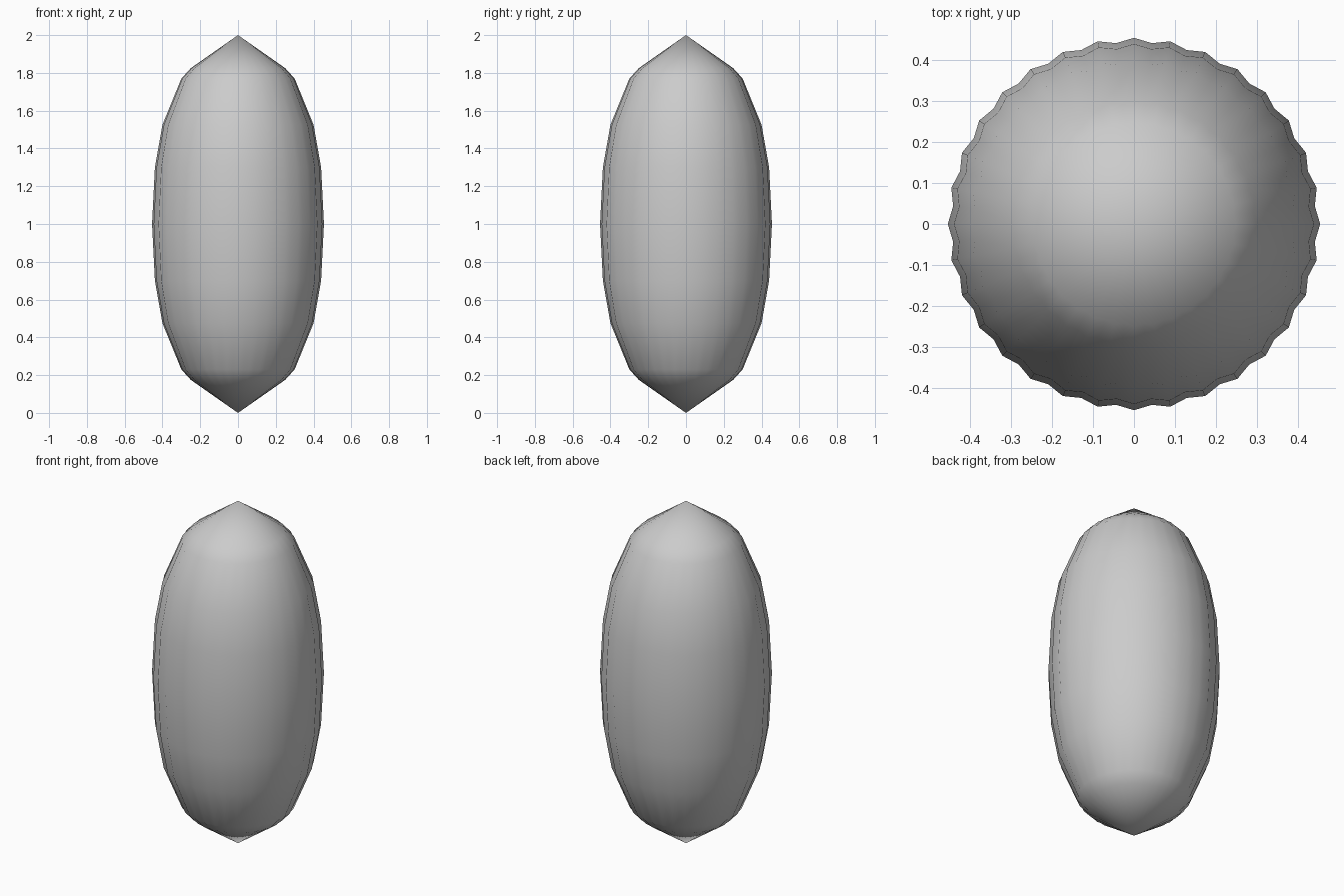
import bpy, bmesh, math

if "Cube" in bpy.data.objects:
    bpy.data.objects.remove(bpy.data.objects["Cube"])

# half profile: (radius, height above the middle), mirrored below
half = [(0.455, 0.0), (0.44, 0.3), (0.40, 0.525), (0.30, 0.77), (0.25, 0.825)]
rings = [(r, 1 - h) for r, h in reversed(half)] + [(r, 1 + h) for r, h in half[1:]]

RIDGES = 32
SEGS = RIDGES * 2
GROOVE = 0.976

bm = bmesh.new()

# ribbed rings: ridge and groove vertices alternate
loops = []
for r, z in rings:
    loop = []
    for i in range(SEGS):
        a = 2 * math.pi * i / SEGS
        rr = r * (GROOVE if i % 2 else 1.0)
        loop.append(bm.verts.new((rr * math.cos(a), rr * math.sin(a), z)))
    loops.append(loop)

# side walls
for low, high in zip(loops, loops[1:]):
    for i in range(SEGS):
        j = (i + 1) % SEGS
        bm.faces.new((low[i], low[j], high[j], high[i]))

# pointed ends
bottom = bm.verts.new((0, 0, 0))
top = bm.verts.new((0, 0, 2))
for i in range(SEGS):
    j = (i + 1) % SEGS
    bm.faces.new((bottom, loops[0][j], loops[0][i]))
    bm.faces.new((top, loops[-1][i], loops[-1][j]))

for f in bm.faces:
    f.smooth = True
bmesh.ops.recalc_face_normals(bm, faces=bm.faces[:])

mesh = bpy.data.meshes.new("ribbed_pod")
bm.to_mesh(mesh)
bm.free()
pod = bpy.data.objects.new("ribbed_pod", mesh)
bpy.context.collection.objects.link(pod)
